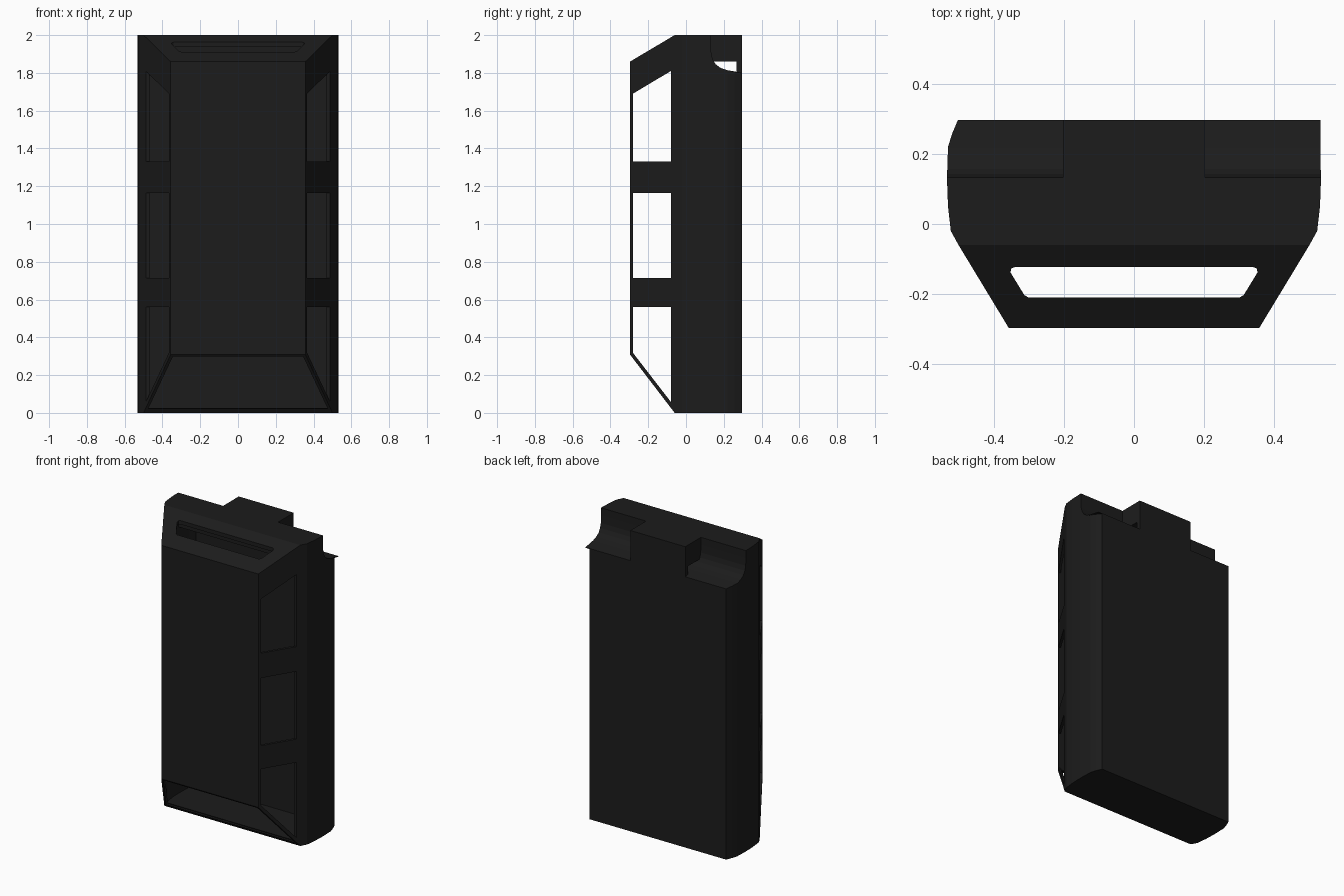
import bpy, bmesh

if "Cube" in bpy.data.objects:
    bpy.data.objects.remove(bpy.data.objects["Cube"])

mat = bpy.data.materials.new("dark_plastic")
mat.diffuse_color = (0.0117, 0.0117, 0.0117, 1)
mat.use_nodes = True
mat.node_tree.nodes["Principled BSDF"].inputs["Base Color"].default_value = mat.diffuse_color


def finish(name, bm, cutter=False):
    bmesh.ops.recalc_face_normals(bm, faces=bm.faces[:])
    me = bpy.data.meshes.new(name)
    bm.to_mesh(me)
    bm.free()
    ob = bpy.data.objects.new(name, me)
    bpy.context.collection.objects.link(ob)
    me.materials.append(mat)
    if cutter:
        ob.hide_render = True
        ob.hide_viewport = True
    return ob


def prism(name, pts, axis, lo, hi, cutter=False):
    """Extrude a 2D outline along axis 0/1/2 (remaining axes keep their order)."""
    bm = bmesh.new()
    rings = []
    for h in (lo, hi):
        ring = []
        for p in pts:
            c = list(p)
            c.insert(axis, h)
            ring.append(bm.verts.new(c))
        rings.append(ring)
    n = len(pts)
    bm.faces.new(rings[0])
    bm.faces.new(rings[1])
    for i in range(n):
        j = (i + 1) % n
        bm.faces.new((rings[0][i], rings[0][j], rings[1][j], rings[1][i]))
    return finish(name, bm, cutter)


def frustum(name, rects, cutter=False):
    """Hull of two rectangles given as (y, half width, z low, z high)."""
    bm = bmesh.new()
    for y, w, z0, z1 in rects:
        for x in (-w, w):
            for z in (z0, z1):
                bm.verts.new((x, y, z))
    bmesh.ops.convex_hull(bm, input=bm.verts[:])
    bmesh.ops.dissolve_limit(bm, angle_limit=0.01, verts=bm.verts[:], edges=bm.edges[:])
    return finish(name, bm, cutter)


def mirrored(pts):
    return pts + [(-x, y) for x, y in reversed(pts)]


def cut(ob, cutter):
    m = ob.modifiers.new("cut", 'BOOLEAN')
    m.operation = 'DIFFERENCE'
    m.solver = 'EXACT'
    m.object = cutter


# Main body with bulged sides and chamfered back corners
half = [(0.50, -0.06), (0.522, -0.02), (0.53, 0.05), (0.533, 0.13),
        (0.53, 0.22), (0.518, 0.258), (0.502, 0.296)]
body = prism("body", mirrored(half), 2, 0, 2)

# Curved notch across the top back edge
curve = [(0.132, 1.95), (0.134, 1.90), (0.142, 1.87), (0.157, 1.846),
         (0.18, 1.828), (0.215, 1.815), (0.255, 1.808), (0.296, 1.80)]
cut(body, prism("notch_cutter", [(0.132, 2.1)] + curve + [(0.4, 1.80), (0.4, 2.1)],
                0, -0.7, 0.7, True))

# Hollow interior, open to the front; the upper part stops short of the notch
inner = [(0.485, -0.1), (0.485, -0.06), (0.502, -0.02), (0.512, 0.05), (0.513, 0.11)]
deep = inner + [(0.511, 0.215), (0.497, 0.266)]
cut(body, prism("cavity_cutter", mirrored(deep), 2, 0.015, 1.785, True))
cut(body, prism("upper_cavity_cutter", mirrored(inner), 2, 1.7, 1.975, True))

# Centre latch block, with a small tunnel beneath it
prism("latch_block", [(0.132, 2), (0.132, 1.86), (0.267, 1.86), (0.267, 1.795),
                      (0.296, 1.795), (0.296, 2)], 0, -0.202, 0.202)

# Notch lip overhanging the right back corner
lip = curve[3:] + [(y, z - 0.004) for y, z in reversed(curve[3:])]
prism("notch_lip", lip, 0, 0.45, 0.532)

# Hollow front guard
guard = frustum("front_guard", [(-0.06, 0.50, 0, 2), (-0.296, 0.357, 0.308, 1.86)])
cut(guard, frustum("guard_hollow_cutter", [(-0.05, 0.485, 0.011, 1.98),
                                           (-0.281, 0.348, 0.31, 1.845)], True))

# Side windows, cut straight through both sides
a, b = -0.281, -0.08
windows = [[(a, 1.33), (b, 1.33), (b, 1.81), (a, 1.69)],
           [(a, 0.715), (b, 0.715), (b, 1.165), (a, 1.165)],
           [(a, 0.318), (b, 0.058), (b, 0.56), (a, 0.56)]]
for i, w in enumerate(windows):
    cut(guard, prism(f"window_cutter_{i}", w, 0, -0.7, 0.7, True))

# Opening in the lower slope
cut(guard, prism("lower_opening_cutter", [(-0.345, 0.298), (0.345, 0.298),
                                          (0.475, 0.022), (-0.475, 0.022)],
                 1, -0.4, -0.062, True))

# Carry slot in the upper slope
slot = [(0.338, -0.122), (0.35, -0.127), (0.352, -0.138), (0.313, -0.202), (0.302, -0.209)]
cut(guard, prism("slot_cutter", mirrored(slot), 2, 1.7, 2.1, True))
